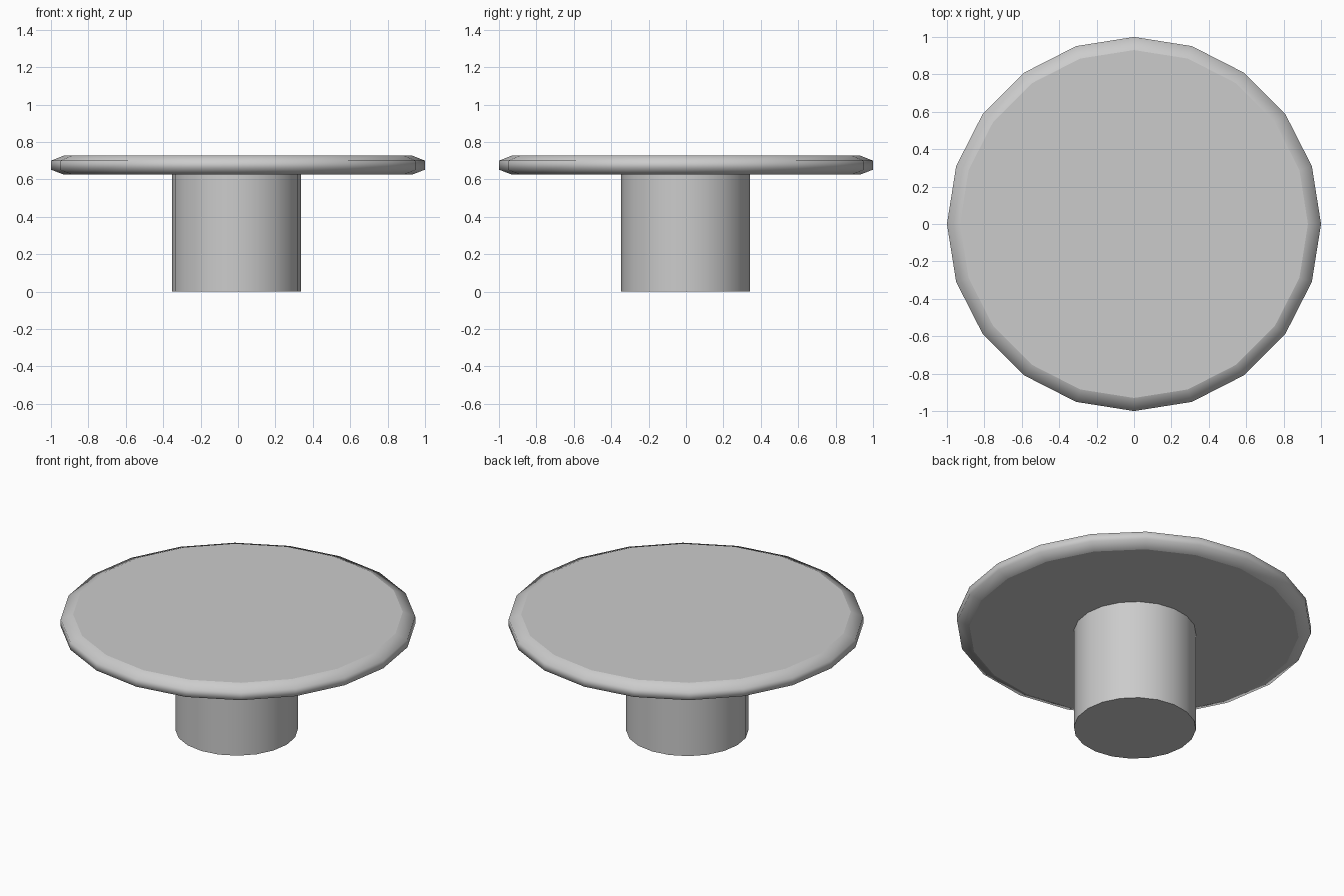
import bpy, bmesh
from math import cos, sin, pi

if "Cube" in bpy.data.objects:
    bpy.data.objects.remove(bpy.data.objects["Cube"])

SIDES = 20


def lathe(name, profile, center=(0, 0)):
    """Closed solid from (radius, z) rings: smooth sides, flat end caps."""
    bm = bmesh.new()
    rings = [[bm.verts.new((center[0] + r * cos(2 * pi * i / SIDES),
                            center[1] + r * sin(2 * pi * i / SIDES), z))
              for i in range(SIDES)] for r, z in profile]
    for low, high in zip(rings, rings[1:]):
        for i in range(SIDES):
            j = (i + 1) % SIDES
            bm.faces.new((low[i], low[j], high[j], high[i])).smooth = True
    bm.faces.new(rings[0][::-1])
    bm.faces.new(rings[-1])
    mesh = bpy.data.meshes.new(name)
    bm.to_mesh(mesh)
    bm.free()
    obj = bpy.data.objects.new(name, mesh)
    bpy.context.collection.objects.link(obj)
    return obj


# Round top with a bevelled rim
lathe("table_top", [(0.93, 0.625), (1.0, 0.652), (1.0, 0.70), (0.93, 0.728)])

# Central pedestal, very slightly off centre
lathe("pedestal", [(0.345, 0.0), (0.345, 0.625)], center=(-0.008, -0.002))
